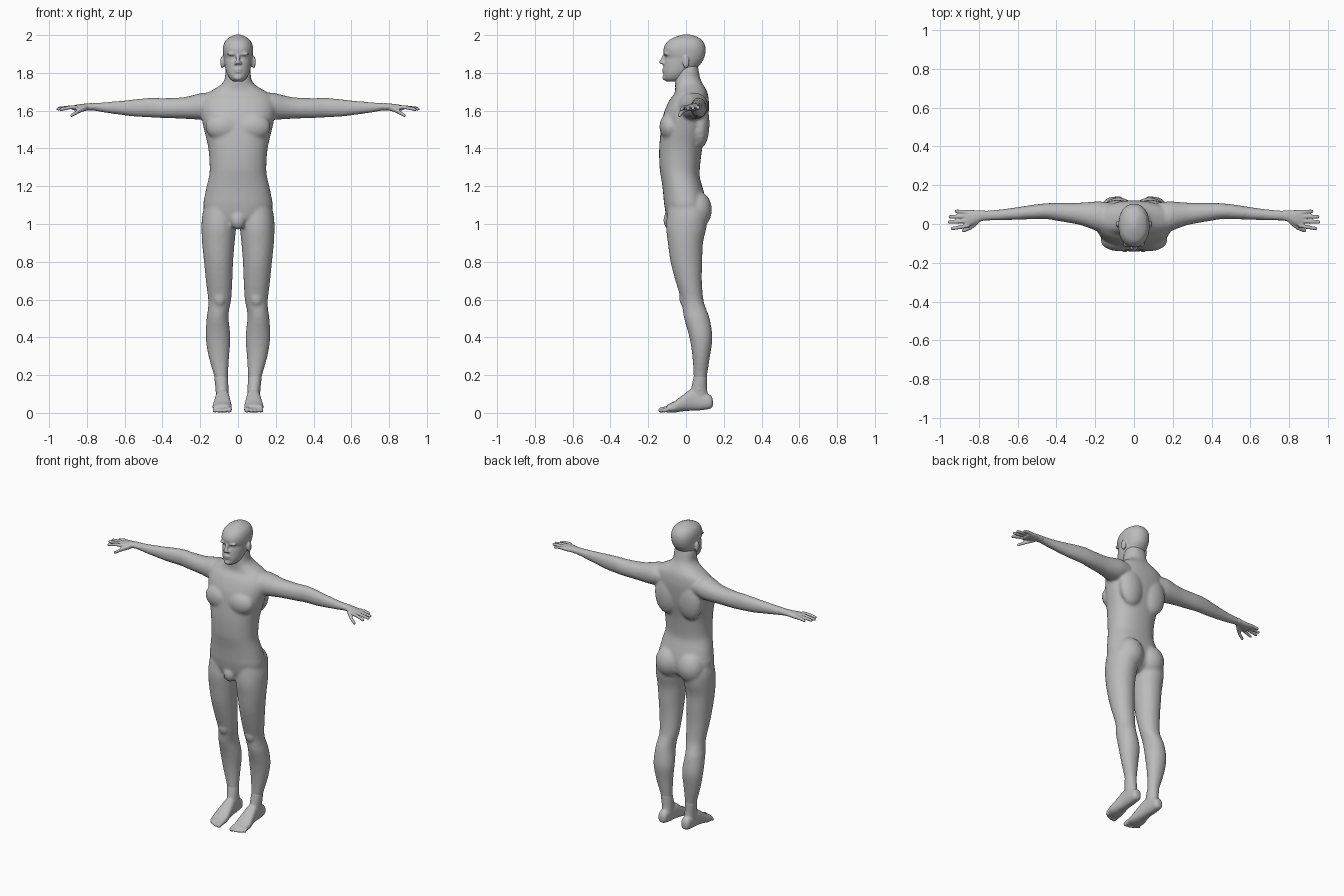
import bpy, bmesh, math

BOTH = (1, -1)
bm = bmesh.new()


def catmull(p, q, r, s, t):
    return 0.5 * (2*q + (r-p)*t + (2*p-5*q+4*r-s)*t*t + (3*q-p-3*r+s)*t**3)


def loft(axis, rings, power=2.0, sides=(1,), n=32, sub=4):
    """Smooth skin through rings (position, a0, a1, b0, b1) along an axis."""
    pts = []
    for i in range(len(rings) - 1):
        four = [rings[max(0, min(len(rings)-1, i+k))] for k in (-1, 0, 1, 2)]
        for j in range(sub):
            pts.append([catmull(*v, j / sub) for v in zip(*four)])
    pts.append(list(rings[-1]))
    for s in sides:
        loops = []
        for t, a0, a1, b0, b1 in pts:
            loop = []
            for k in range(n):
                w = 2 * math.pi * k / n
                c, d = math.cos(w), math.sin(w)
                a = (a0+a1)/2 + (a1-a0)/2 * math.copysign(abs(c)**(2/power), c)
                b = (b0+b1)/2 + (b1-b0)/2 * math.copysign(abs(d)**(2/power), d)
                x, y, z = {'x': (t, a, b), 'y': (a, t, b), 'z': (a, b, t)}[axis]
                loop.append(bm.verts.new((x * s, y, z)))
            loops.append(loop)
        for l0, l1 in zip(loops, loops[1:]):
            for k in range(n):
                m = (k + 1) % n
                bm.faces.new((l0[k], l0[m], l1[m], l1[k]))
        bm.faces.new(loops[0])
        bm.faces.new(loops[-1])


def blob(c, r, sides=BOTH):
    """Ellipsoid, by default on both sides of the body."""
    rings = []
    for k in range(11):
        w = math.pi * (.04 + .92 * k / 10)
        q = math.sin(w)
        rings.append((c[2] - r[2]*math.cos(w), c[0] - r[0]*q, c[0] + r[0]*q,
                      c[1] - r[1]*q, c[1] + r[1]*q))
    loft('z', rings, 2, sides, 18, 1)


def digit(axis, points, r0, r1, sides=BOTH):
    """Tapered rod with a rounded tip; points are (position, a, b)."""
    last = len(points) - 1
    body = [(t, a, b, r0 + (r1-r0)*i/last) for i, (t, a, b) in enumerate(points)]
    t, a, b, r = body.pop()
    way = 1 if t > points[0][0] else -1
    for w in (0, .5, 1, 1.4):
        body.append((t + way * r * (math.sin(w) - 1), a, b, r * math.cos(w)))
    loft(axis, [(t, a-r, a+r, b-r, b+r) for t, a, b, r in body], 2, sides, 14, 2)


made = []


def finish(name, voxel, relax):
    """Turn the collected pieces into one object, fused into a single skin."""
    global bm
    bmesh.ops.recalc_face_normals(bm, faces=bm.faces)
    me = bpy.data.meshes.new(name)
    bm.to_mesh(me)
    bm.free()
    bm = bmesh.new()
    ob = bpy.data.objects.new(name, me)
    bpy.context.collection.objects.link(ob)
    fuse = ob.modifiers.new("fuse", 'REMESH')
    fuse.mode = 'VOXEL'
    fuse.voxel_size = voxel
    fuse.use_smooth_shade = True
    soft = ob.modifiers.new("relax", 'SMOOTH')
    soft.factor = .5
    soft.iterations = relax
    made.append(ob)


# torso and neck: height, half width, front, back
torso = [(.985, .06, -.07, .05), (1.03, .165, -.10, .10), (1.1, .183, -.115, .108),
         (1.15, .176, -.12, .10), (1.2, .166, -.125, .086), (1.25, .154, -.133, .073),
         (1.3, .15, -.14, .074), (1.4, .157, -.142, .086), (1.5, .18, -.133, .108),
         (1.57, .195, -.122, .118), (1.62, .2, -.105, .122), (1.66, .19, -.085, .12),
         (1.69, .168, -.062, .115), (1.715, .125, -.057, .105), (1.74, .088, -.058, .09),
         (1.77, .07, -.06, .076), (1.82, .066, -.05, .066), (1.86, .05, -.05, .06)]
loft('z', [(z, -w, w, f, b) for z, w, f, b in torso], 2.25)
blob((.078, -.085, 1.515), (.095, .056, .075))          # chest muscles
blob((.085, .075, 1.53), (.085, .05, .13))              # back muscles
blob((.08, .058, 1.075), (.088, .08, .10))              # buttocks
blob((0, -.085, 1.02), (.04, .035, .05), (1,))          # groin

# legs: height, inner x, outer x, front, back
loft('z', [(1.12, .02, .17, -.09, .09), (1.05, .008, .189, -.10, .112),
           (.98, .010, .193, -.105, .108), (.9, .018, .19, -.096, .09),
           (.8, .026, .18, -.082, .086), (.7, .03, .17, -.056, .084),
           (.6, .036, .158, -.026, .092), (.55, .046, .159, -.018, .107),
           (.5, .05, .166, -.01, .125), (.4, .04, .171, .018, .14),
           (.3, .047, .156, .034, .127), (.2, .053, .128, .04, .112),
           (.16, .054, .12, .04, .108)], 2.05, BOTH)
blob((.097, -.012, .605), (.032, .024, .04))            # knees

# arms: x, front, back, bottom, top
loft('x', [(.12, -.03, .11, 1.58, 1.68), (.17, -.04, .116, 1.557, 1.695),
           (.2, -.033, .116, 1.553, 1.692), (.25, -.014, .112, 1.555, 1.679),
           (.3, .0, .109, 1.558, 1.67), (.4, .017, .109, 1.561, 1.666),
           (.45, .025, .107, 1.564, 1.668), (.5, .025, .102, 1.566, 1.665),
           (.55, .024, .095, 1.569, 1.66), (.6, .022, .087, 1.575, 1.654),
           (.7, .019, .074, 1.589, 1.645), (.77, .017, .07, 1.601, 1.64),
           (.79, .016, .069, 1.603, 1.638)], 2.1, BOTH)
finish("body", .009, 5)

# feet: y, inner x, outer x, bottom, top
loft('z', [(.22, .06, .12, .047, .104), (.19, .054, .125, .04, .111),
           (.12, .05, .118, .025, .112), (.06, .05, .114, .01, .125)], 2.05, BOTH)
blob((.085, .07, .125), (.037, .02, .02))               # ankles
loft('y', [(.142, .07, .1, .035, .07), (.128, .055, .113, .022, .095),
           (.08, .05, .117, .014, .11), (.03, .045, .12, .012, .125),
           (-.02, .038, .128, .008, .092), (-.06, .033, .135, .002, .062),
           (-.1, .036, .131, .002, .043)], 2.4, BOTH)
for i, (x, tip) in enumerate([(.047, -.147), (.071, -.142), (.09, -.134),
                              (.107, -.124), (.123, -.112)]):
    r = .015 if i == 0 else .0105
    digit('y', [(-.07, x, .024), (-.1, x, .022), (tip, x, r)], r, r)
finish("feet", .006, 2)

# hands: x, front, back, bottom, top
loft('x', [(.75, .024, .064, 1.605, 1.634), (.775, .017, .07, 1.601, 1.64),
           (.8, .011, .07, 1.602, 1.638), (.84, -.008, .072, 1.6, 1.634),
           (.875, -.014, .07, 1.602, 1.627)], 2.1, BOTH)
for y0, y1, tip, z in [(-.006, -.023, .946, 1.606), (.017, .010, .962, 1.609),
                       (.040, .037, .957, 1.612), (.061, .066, .926, 1.612)]:
    digit('x', [(.85, y0, 1.617), (.885, (y0 + y1) / 2, 1.618), (tip, y1, z)], .0115, .009)
digit('x', [(.8, .02, 1.616), (.84, -.016, 1.6), (.89, -.034, 1.575)], .016, .0095)
finish("hands", .005, 2)

# head: height, half width, front, back
head = [(1.755, .025, -.105, -.04), (1.772, .045, -.117, .0), (1.8, .06, -.12, .03),
        (1.83, .068, -.119, .062), (1.86, .073, -.115, .087), (1.88, .076, -.109, .096),
        (1.9, .079, -.117, .102), (1.925, .08, -.119, .104), (1.95, .076, -.11, .099),
        (1.975, .063, -.088, .083), (1.993, .037, -.05, .054), (2.003, .012, -.015, .02)]
loft('z', [(z, -w, w, f, b) for z, w, f, b in head], 2.2)
blob((.083, .0, 1.857), (.011, .018, .033))             # ears
digit('z', [(1.9, 0, -.111), (1.87, 0, -.125), (1.845, 0, -.130)], .009, .0125, (1,))  # nose
blob((.012, -.121, 1.851), (.009, .011, .008))          # nostrils
blob((.031, -.105, 1.9), (.026, .014, .009))            # brows
blob((.031, -.090, 1.88), (.014, .014, .010))           # eyes
blob((0, -.117, 1.818), (.024, .010, .006), (1,))       # upper lip
blob((0, -.116, 1.806), (.021, .010, .007), (1,))       # lower lip
blob((0, -.108, 1.775), (.024, .017, .016), (1,))       # chin
finish("head", .005, 2)

# apply the fusing and colour every part
grey = bpy.data.materials.new("plain grey")
grey.diffuse_color = (.5, .5, .5, 1)
dg = bpy.context.evaluated_depsgraph_get()
skins = [bpy.data.meshes.new_from_object(ob.evaluated_get(dg)) for ob in made]
for ob, skin in zip(made, skins):
    ob.modifiers.clear()
    ob.data = skin
    skin.materials.clear()
    skin.materials.append(grey)
    skin.shade_smooth()
